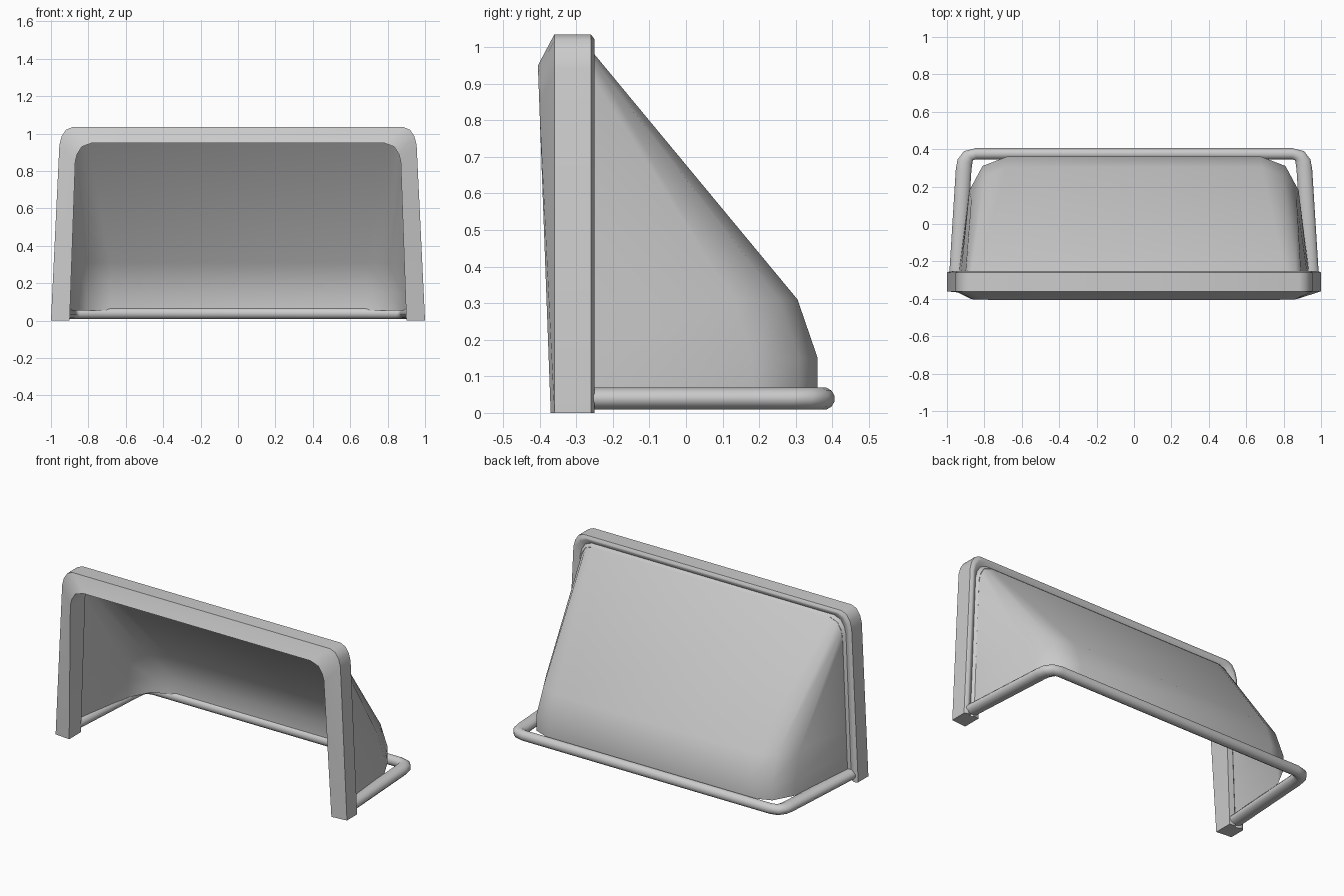
import bpy, bmesh, math

if "Cube" in bpy.data.objects:
    bpy.data.objects.remove(bpy.data.objects["Cube"])


def loft(name, rows, close=False, caps=False, angle=35):
    """Skin a list of point rows with quads."""
    bm = bmesh.new()
    vs = [[bm.verts.new(p) for p in row] for row in rows]
    n = len(rows[0])
    for a, b in zip(vs, vs[1:]):
        for i in range(n if close else n - 1):
            j = (i + 1) % n
            bm.faces.new((a[i], a[j], b[j], b[i]))
    if caps:
        bm.faces.new(vs[0])
        bm.faces.new(vs[-1])
    bmesh.ops.remove_doubles(bm, verts=bm.verts, dist=0.0005)
    bmesh.ops.recalc_face_normals(bm, faces=bm.faces)
    me = bpy.data.meshes.new(name)
    bm.to_mesh(me)
    bm.free()
    ob = bpy.data.objects.new(name, me)
    bpy.context.collection.objects.link(ob)
    bpy.ops.object.select_all(action='DESELECT')
    ob.select_set(True)
    bpy.context.view_layer.objects.active = ob
    bpy.ops.object.shade_smooth_by_angle(angle=math.radians(angle))
    return ob


def flip(row):
    return [(-p[0],) + tuple(p[1:]) for p in row]


# Front frame: section swept between an outer and an inner arch outline
outer = [(1.0, 0), (0.955, 0.94), (0.943, 0.985), (0.92, 1.02), (0.885, 1.035)]
inner = [(0.90, 0), (0.87, 0.85), (0.86, 0.89), (0.835, 0.93), (0.78, 0.95)]
half = []
for (ox, oz), (ix, iz) in zip(outer, inner):
    front = -0.37 - 0.035 * iz / 0.95
    section = [(0, -0.26), (0, -0.36), (1, front), (1, -0.255),
               (0.65, -0.25), (0.5, -0.265), (0.25, -0.25), (0.16, -0.25)]
    half.append([(ox + (ix - ox) * t, y, oz + (iz - oz) * t) for t, y in section])
loft("front_frame", half + [flip(r) for r in reversed(half)], close=True, caps=True)

# Net: sheet with rounded rear corners, rising to the frame's rear edge
net = [
    [(0.935, -0.25, 0.055), (0.88, 0.18, 0.055), (0.81, 0.31, 0.055), (0.68, 0.36, 0.055)],
    [(0.93, -0.25, 0.15), (0.88, 0.18, 0.15), (0.81, 0.31, 0.15), (0.68, 0.36, 0.15)],
    [(0.924, -0.25, 0.31), (0.87, 0.13, 0.31), (0.80, 0.255, 0.31), (0.68, 0.305, 0.31)],
    [(0.90, -0.25, 0.86), (0.892, -0.25, 0.91), (0.865, -0.25, 0.96), (0.81, -0.25, 0.98)],
]
loft("net", [r + flip(reversed(r)) for r in net], angle=60)

# Base bar: tube around the ground, wider across x
path = [(0.945, -0.255), (0.911, 0.29), (0.904, 0.335), (0.885, 0.365), (0.845, 0.376)]
path += flip(reversed(path))
rows = []
for i, (x, y) in enumerate(path):
    a, b = path[max(i - 1, 0)], path[min(i + 1, len(path) - 1)]
    dx, dy = b[0] - a[0], b[1] - a[1]
    d = math.hypot(dx, dy)
    nx, ny = dy / d, -dx / d
    ring = []
    for k in range(12):
        t = math.tau * (k + 0.5) / 12
        c, s = 0.031 * math.cos(t), 0.031 * math.sin(t)
        ring.append((x + nx * c * 1.4, y + ny * c, 0.039 + s))
    rows.append(ring)
loft("base_bar", rows, close=True, caps=True, angle=50)
